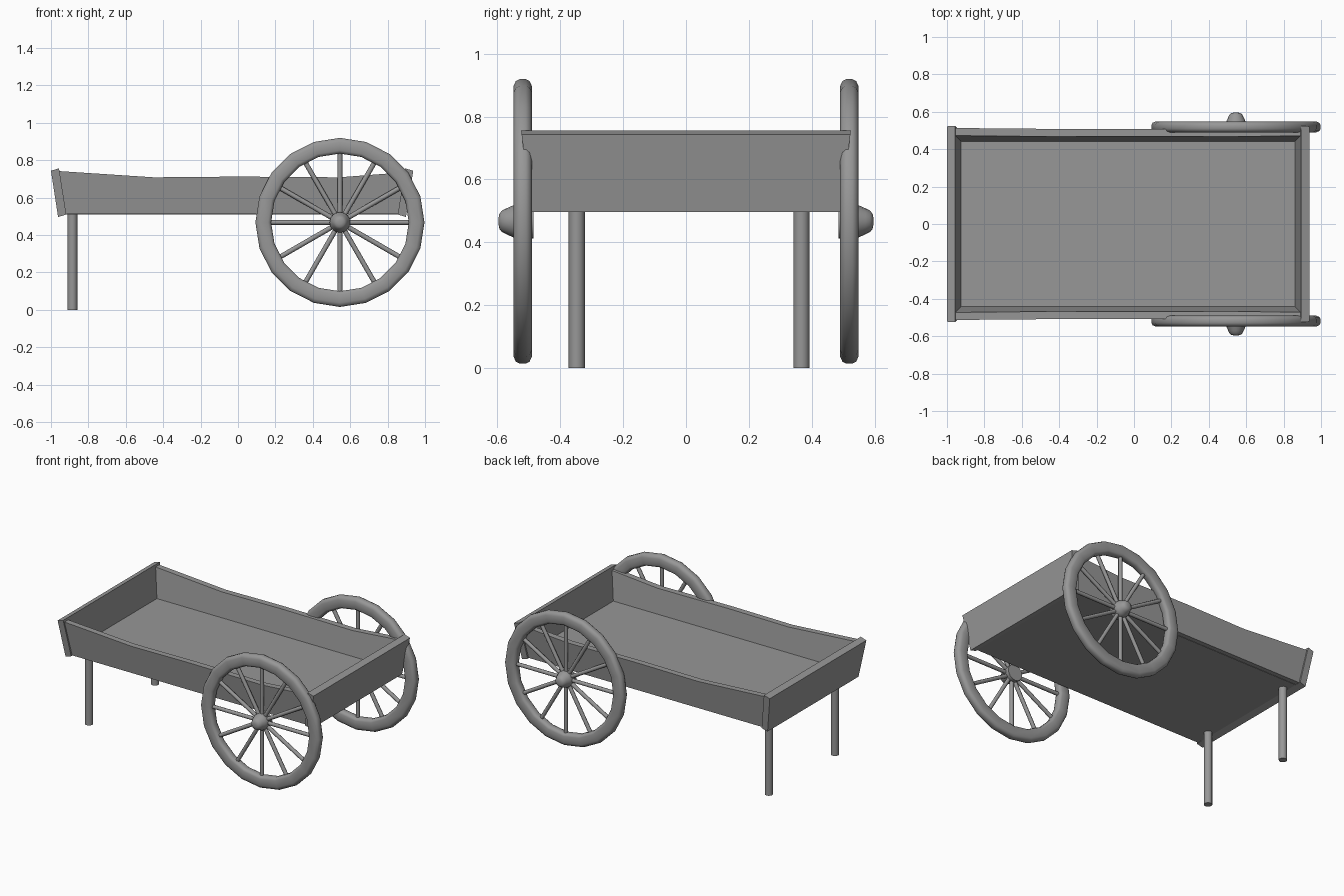
import bpy, bmesh
from math import sin, cos, pi
from mathutils import Matrix, Vector

if "Cube" in bpy.data.objects:
    bpy.data.objects.remove(bpy.data.objects["Cube"])

# dark grey finish
GREY = bpy.data.materials.new("dark_grey")
GREY.diffuse_color = (.31, .31, .31, 1)
GREY.use_nodes = True
GREY.node_tree.nodes["Principled BSDF"].inputs["Base Color"].default_value = GREY.diffuse_color


def finish(name, bm, smooth=False):
    bmesh.ops.recalc_face_normals(bm, faces=bm.faces)
    me = bpy.data.meshes.new(name)
    bm.to_mesh(me)
    bm.free()
    me.materials.append(GREY)
    ob = bpy.data.objects.new(name, me)
    bpy.context.collection.objects.link(ob)
    if smooth:
        bpy.ops.object.select_all(action='DESELECT')
        ob.select_set(True)
        bpy.context.view_layer.objects.active = ob
        bpy.ops.object.shade_smooth_by_angle(angle=0.9)
    return ob


def loft(name, a, b):
    """Solid between two matching outlines."""
    bm = bmesh.new()
    va = [bm.verts.new(p) for p in a]
    vb = [bm.verts.new(p) for p in b]
    bm.faces.new(va)
    bm.faces.new(vb)
    n = len(a)
    for i in range(n):
        j = (i + 1) % n
        bm.faces.new((va[i], va[j], vb[j], vb[i]))
    return finish(name, bm)


def lathe(bm, profile, center, sides, closed):
    """Revolve (radius, y) points around a y axis through center."""
    rings = []
    for k in range(sides):
        t = 2 * pi * k / sides + pi / 2
        rings.append([bm.verts.new(Vector(center) + Vector((r * cos(t), y, r * sin(t))))
                      for r, y in profile])
    n = len(profile)
    for k in range(sides):
        p, q = rings[k], rings[(k + 1) % sides]
        for i in range(n if closed else n - 1):
            j = (i + 1) % n
            bm.faces.new((p[i], p[j], q[j], q[i]))
    if not closed:
        bm.faces.new([r[0] for r in rings])
        bm.faces.new([r[-1] for r in rings])


# tilted end boards
ENDS = {
    "rear_board": [(-1.0, .743), (-.957, .756), (-.918, .509), (-.962, .496)],
    "front_board": [(.937, .743), (.894, .756), (.854, .509), (.898, .496)],
}
for name, prof in ENDS.items():
    def half(z):
        return .524 - (.756 - z) * .125
    loft(name, [(x, -half(z), z) for x, z in prof], [(x, half(z), z) for x, z in prof])

# flared side boards with dipped top edge
SIDE = [(-.93, .511), (-.967, .742), (-.45, .708), (0, .712), (.54, .708), (.905, .736), (.868, .511)]
for label, s in (("right", -1), ("left", 1)):
    outer = [(x, s * (.482 + (z - .511) * .135), z) for x, z in SIDE]
    inner = [(x, s * (.437 + (z - .511) * .155), z) for x, z in SIDE]
    loft(label + "_side_board", outer, inner)

# floor
floor = [(-.94, -.45), (.875, -.45), (.875, .45), (-.94, .45)]
loft("floor", [(x, y, .509) for x, y in floor], [(x, y, .545) for x, y in floor])

# legs
for label, y in (("right", -.347), ("left", .367)):
    bm = bmesh.new()
    bmesh.ops.create_cone(bm, cap_ends=True, segments=12, radius1=.026, radius2=.026, depth=.52,
                          matrix=Matrix.Translation((-.885, y, .26)))
    finish(label + "_leg", bm, True)

# wheels: rim, spokes and hub
CX, CZ, CY = .545, .467, .519
RIM = [(.368, -.012), (.374, -.023), (.385, -.029), (.430, -.029), (.446, -.022),
       (.452, -.010), (.452, .010), (.446, .022), (.430, .029), (.385, .029), (.374, .023), (.368, .012)]
HUB = [(.03, -.034), (.055, -.034), (.055, .02), (.05, .032), (.041, .052), (.034, .066), (.024, .074), (.01, .077)]
for label, s in (("right", -1), ("left", 1)):
    c = (CX, s * CY, CZ)
    bm = bmesh.new()
    lathe(bm, [(r, s * y) for r, y in RIM], c, 20, True)
    finish(label + "_wheel_rim", bm, True)

    bm = bmesh.new()
    lathe(bm, [(r, s * y) for r, y in HUB], c, 16, False)
    finish(label + "_wheel_hub", bm, True)

    bm = bmesh.new()
    for k in range(12):
        m = (Matrix.Translation(c) @ Matrix.Rotation(k * pi / 6, 4, 'Y')
             @ Matrix.Translation((0, 0, .205)))
        bmesh.ops.create_cone(bm, cap_ends=True, segments=8, radius1=.013, radius2=.013,
                              depth=.35, matrix=m)
    finish(label + "_wheel_spokes", bm, True)
